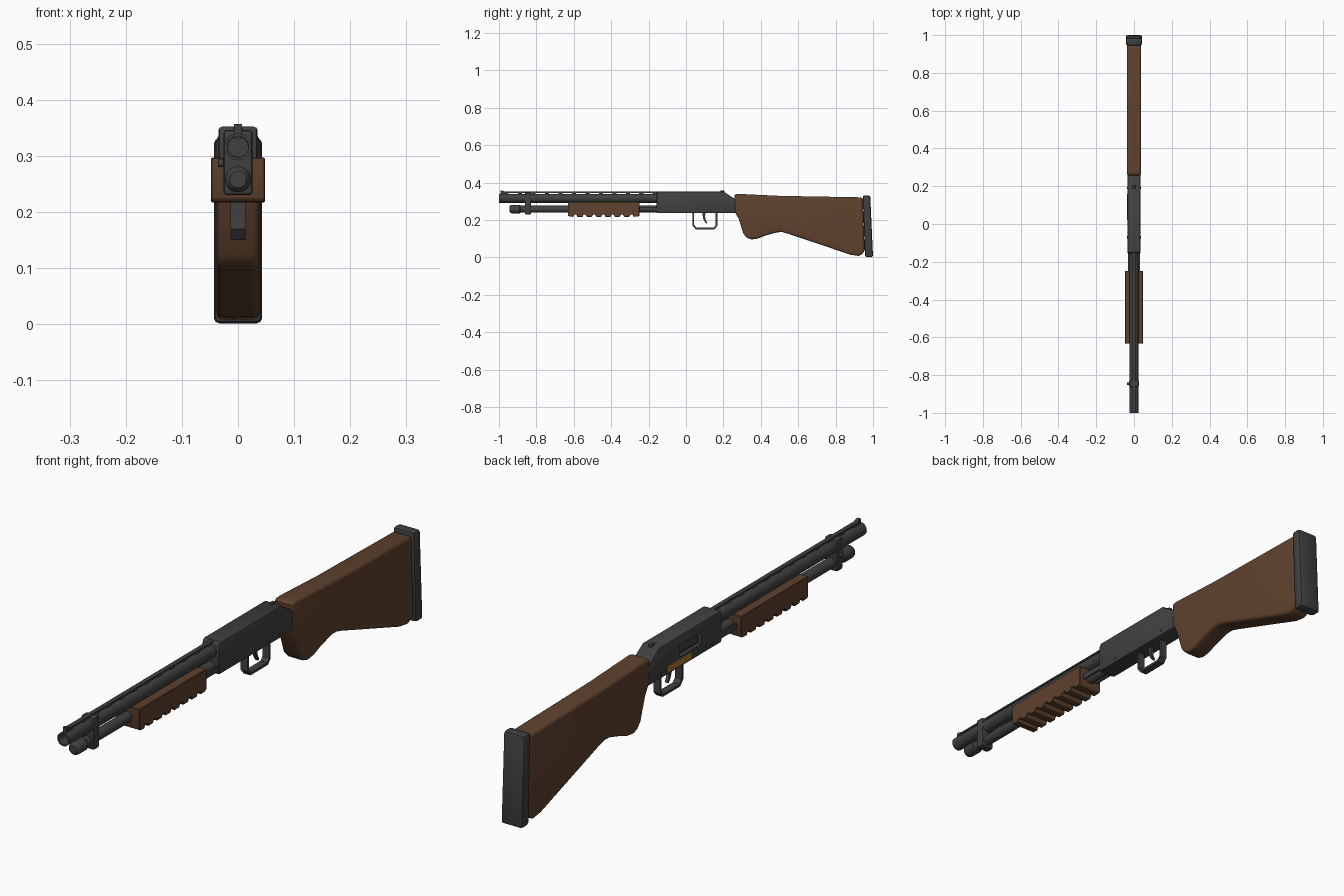
import bpy, bmesh, math
from mathutils import Matrix

if "Cube" in bpy.data.objects:
    bpy.data.objects.remove(bpy.data.objects["Cube"])


def material(name, rgb):
    m = bpy.data.materials.new(name)
    m.diffuse_color = (*rgb, 1)
    m.use_nodes = True
    m.node_tree.nodes["Principled BSDF"].inputs["Base Color"].default_value = m.diffuse_color
    return m


STEEL = material("dark_steel", (0.052, 0.052, 0.053))
RUBBER = material("dark_rubber", (0.05, 0.05, 0.052))
WOOD = material("brown_wood", (0.112, 0.054, 0.026))
BRASS = material("brass", (0.38, 0.2, 0.03))


def finish(bm, name, mat, bevel=0, segments=2, angle=40):
    bmesh.ops.recalc_face_normals(bm, faces=bm.faces)
    me = bpy.data.meshes.new(name)
    bm.to_mesh(me)
    bm.free()
    ob = bpy.data.objects.new(name, me)
    bpy.context.collection.objects.link(ob)
    me.materials.append(mat)
    bpy.ops.object.select_all(action='DESELECT')
    ob.select_set(True)
    bpy.context.view_layer.objects.active = ob
    if bevel:
        b = ob.modifiers.new("bevel", 'BEVEL')
        b.width, b.segments = bevel, segments
        b.limit_method, b.angle_limit = 'ANGLE', math.radians(angle)
        bpy.ops.object.modifier_apply(modifier="bevel")
    bpy.ops.object.shade_smooth_by_angle(angle=math.radians(32))
    return ob


def plate(name, mat, pts, half, bevel=0, segments=2):
    """Side outline of (y, z) points, extruded across x."""
    bm = bmesh.new()
    f = bm.faces.new([bm.verts.new((-half, y, z)) for y, z in pts])
    r = bmesh.ops.extrude_face_region(bm, geom=[f])
    vs = [v for v in r["geom"] if isinstance(v, bmesh.types.BMVert)]
    bmesh.ops.translate(bm, vec=(2 * half, 0, 0), verts=vs)
    return finish(bm, name, mat, bevel, segments)


def box(name, mat, lo, hi, bevel=0):
    bm = bmesh.new()
    bmesh.ops.create_cube(bm, size=1)
    for v in bm.verts:
        v.co = [(a + b) / 2 + c * (b - a) for a, b, c in zip(lo, hi, v.co)]
    return finish(bm, name, mat, bevel)


def lathe(name, mat, profile, z, sides=28):
    """Rings of (y, radius) around an axis along y."""
    bm = bmesh.new()
    rings = [[bm.verts.new((r * math.cos(2 * math.pi * i / sides), y,
                            z + r * math.sin(2 * math.pi * i / sides)))
              for i in range(sides)] for y, r in profile]
    for a, b in zip(rings, rings[1:]):
        for i in range(sides):
            j = (i + 1) % sides
            bm.faces.new((a[i], a[j], b[j], b[i]))
    bm.faces.new(rings[0])
    bm.faces.new(rings[-1])
    return finish(bm, name, mat)


def pin(name, x, y, z, r, length):
    bm = bmesh.new()
    bmesh.ops.create_cone(bm, cap_ends=True, segments=12, radius1=r, radius2=r, depth=length,
                          matrix=Matrix.Translation((x, y, z)) @ Matrix.Rotation(math.pi / 2, 4, 'Y'))
    return finish(bm, name, STEEL)


# Barrel with open muzzle, and magazine tube with its cap
lathe("barrel", STEEL, [(-0.90, 0.018), (-1.0, 0.019), (-1.0, 0.024), (-0.14, 0.024)], 0.316)
lathe("magazine_tube", STEEL, [(-0.89, 0.019), (-0.14, 0.019)], 0.258)
lathe("magazine_cap", STEEL, [(-0.944, 0.015), (-0.938, 0.021), (-0.93, 0.023),
                              (-0.89, 0.023), (-0.885, 0.019)], 0.258)

# Ventilated rib, its posts and the front sight
box("rib", STEEL, (-0.008, -0.985, 0.345), (0.008, -0.15, 0.351))
for i in range(12):
    y = -0.97 + i * 0.072
    box(f"rib_post_{i}", STEEL, (-0.006, y, 0.33), (0.006, y + 0.022, 0.347))
plate("front_sight", STEEL, [(-0.992, 0.337), (-0.992, 0.357), (-0.982, 0.357), (-0.965, 0.35),
                             (-0.965, 0.337)], 0.007)

# Clamp joining barrel and tube, with side screw
box("barrel_clamp", STEEL, (-0.026, -0.862, 0.23), (0.026, -0.828, 0.346), 0.006)
pin("clamp_screw", -0.029, -0.845, 0.287, 0.007, 0.014)

# Pump grip with grooves along the underside
bottom = [(-0.632, 0.297), (-0.632, 0.224), (-0.624, 0.218)]
for i in range(7):
    y = -0.592 + i * 0.05
    bottom += [(y - 0.011, 0.217), (y - 0.006, 0.229), (y + 0.006, 0.229), (y + 0.011, 0.217)]
bottom += [(-0.256, 0.218), (-0.248, 0.224), (-0.248, 0.297)]
plate("pump_grip", WOOD, bottom, 0.048, 0.002, 1)

# Action bars from grip to receiver
for s in (-1, 1):
    x = s * 0.028
    box(f"action_bar_{s}", STEEL, (x - 0.003, -0.26, 0.248), (x + 0.003, -0.14, 0.268))

# Receiver with ejection port cut into the left side
receiver = plate("receiver", STEEL, [(-0.157, 0.236), (-0.157, 0.345), (-0.148, 0.352), (0.2, 0.352),
                                     (0.268, 0.308), (0.268, 0.236)], 0.035, 0.007)
cutter = box("port_cutter", STEEL, (-0.06, -0.04, 0.275), (-0.02, 0.086, 0.315))
cutter.hide_render = True
cutter.hide_viewport = True
cut = receiver.modifiers.new("port", 'BOOLEAN')
cut.operation, cut.object, cut.solver = 'DIFFERENCE', cutter, 'EXACT'
box("bolt", STEEL, (-0.026, -0.03, 0.281), (-0.015, 0.08, 0.309), 0.003)
box("shell_plate", BRASS, (-0.038, 0.02, 0.244), (-0.031, 0.16, 0.269))
for i, y in enumerate((-0.07, 0.19)):
    pin(f"receiver_pin_{i}", 0, y, 0.255, 0.006, 0.074)
box("safety_button", STEEL, (-0.007, 0.185, 0.345), (0.007, 0.207, 0.357), 0.002)

# Trigger guard and trigger
outer = [(0.035, 0.24), (0.035, 0.17), (0.052, 0.15), (0.152, 0.15), (0.168, 0.168), (0.168, 0.24)]
inner = [(0.159, 0.24), (0.159, 0.171), (0.148, 0.159), (0.056, 0.159), (0.044, 0.173), (0.044, 0.24)]
plate("trigger_guard", STEEL, outer + inner, 0.0135)
plate("trigger", STEEL, [(0.088, 0.24), (0.09, 0.215), (0.097, 0.195), (0.108, 0.18), (0.113, 0.184),
                         (0.105, 0.2), (0.102, 0.218), (0.104, 0.24)], 0.006)

# Wooden stock with grip
plate("stock", WOOD, [(0.258, 0.33), (0.265, 0.339), (0.29, 0.339), (0.50, 0.329), (0.945, 0.321),
                      (0.955, 0.04), (0.945, 0.018), (0.922, 0.008), (0.88, 0.014), (0.545, 0.127),
                      (0.515, 0.135), (0.485, 0.134), (0.42, 0.115), (0.385, 0.101), (0.352, 0.096),
                      (0.328, 0.103), (0.308, 0.125), (0.282, 0.205), (0.26, 0.245)],
      0.038, 0.014, 4)

# Butt pad
plate("butt_pad", RUBBER, [(0.945, 0.332), (0.985, 0.331), (1.0, 0.001), (0.957, 0.002)],
      0.043, 0.01)
